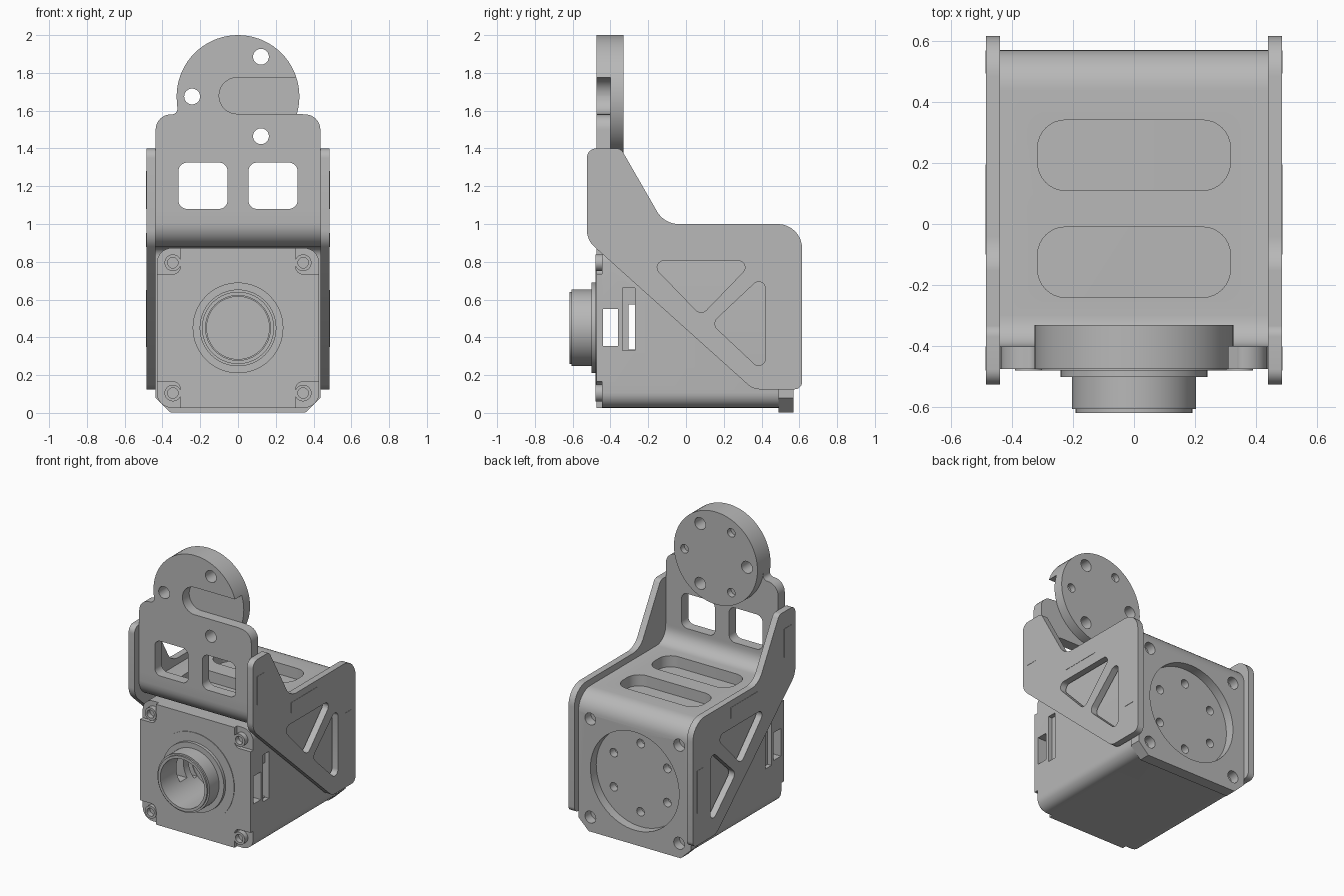
import bpy, bmesh, math
from mathutils import Vector

if "Cube" in bpy.data.objects:
    bpy.data.objects.remove(bpy.data.objects["Cube"])

grey = bpy.data.materials.new("plain_grey")
grey.use_nodes = True
grey.diffuse_color = (0.48, 0.48, 0.48, 1)
grey.node_tree.nodes["Principled BSDF"].inputs["Base Color"].default_value = grey.diffuse_color

MID = 0.45      # height of the motor axis
DISC = 1.675    # height of the output disc axis


def rounded(points, steps=8):
    """Round each corner (a, b, radius) of a polygon."""
    out = []
    for i, (a, b, r) in enumerate(points):
        p = Vector((a, b))
        if r == 0:
            out.append(p)
            continue
        u = (Vector(points[i - 1][:2]) - p).normalized()
        v = (Vector(points[(i + 1) % len(points)][:2]) - p).normalized()
        half = u.angle(v) / 2
        centre = p + (u + v).normalized() * r / math.sin(half)
        start = p + u * r / math.tan(half) - centre
        end = p + v * r / math.tan(half) - centre
        turn = math.atan2(start.x * end.y - start.y * end.x, start.dot(end))
        for k in range(steps + 1):
            t = turn * k / steps
            out.append(centre + Vector((start.x * math.cos(t) - start.y * math.sin(t),
                                        start.x * math.sin(t) + start.y * math.cos(t))))
    return out


def box(a0, a1, b0, b1, r=0.0):
    return rounded([(a0, b0, r), (a1, b0, r), (a1, b1, r), (a0, b1, r)])


def circle(a, b, r, n=48):
    return [Vector((a + r * math.cos(math.tau * k / n), b + r * math.sin(math.tau * k / n)))
            for k in range(n)]


def extrude(name, outline, axis, lo, hi):
    """Extrude a 2D outline along x (y,z), y (x,z) or z (x,y)."""
    place = {"x": lambda p, d: (d, p.x, p.y),
             "y": lambda p, d: (p.x, d, p.y),
             "z": lambda p, d: (p.x, p.y, d)}[axis]
    bm = bmesh.new()
    low = [bm.verts.new(place(p, lo)) for p in outline]
    high = [bm.verts.new(place(p, hi)) for p in outline]
    bm.faces.new(low)
    bm.faces.new(high)
    for i in range(len(low)):
        bm.faces.new((low[i - 1], low[i], high[i], high[i - 1]))
    bmesh.ops.recalc_face_normals(bm, faces=bm.faces)
    mesh = bpy.data.meshes.new(name)
    bm.to_mesh(mesh)
    bm.free()
    mesh.materials.append(grey)
    obj = bpy.data.objects.new(name, mesh)
    bpy.context.collection.objects.link(obj)
    return obj


def cut(obj, *cutters):
    """Subtract (outline, axis, lo, hi) prisms and keep the result."""
    tools = [extrude("cutter", *c) for c in cutters]
    for tool in tools:
        tool.hide_render = True
        mod = obj.modifiers.new("cut", "BOOLEAN")
        mod.operation, mod.solver, mod.object = "DIFFERENCE", "EXACT", tool
    graph = bpy.context.evaluated_depsgraph_get()
    mesh = bpy.data.meshes.new_from_object(obj.evaluated_get(graph))
    obj.modifiers.clear()
    obj.data = mesh
    for tool in tools:
        bpy.data.objects.remove(tool)
    return obj


def ring(radius, z, first, count):
    """Points on a circle about the y axis."""
    return [(radius * math.cos(math.radians(first + 360 * k / count)),
             z + radius * math.sin(math.radians(first + 360 * k / count))) for k in range(count)]


corners = [(sx * 0.345, MID + sz * 0.345) for sx in (-1, 1) for sz in (-1, 1)]

# Bent sheet: back plate, top plate and lower front bend
sheet = extrude("bent_bracket", rounded([
    (0.57, 0.003, 0), (0.57, 0.955, 0.13), (-0.40, 0.955, 0.1), (-0.40, 1.07, 0),
    (-0.475, 1.07, 0), (-0.475, 0.877, 0.13), (0.49, 0.877, 0.05), (0.49, 0.003, 0)]),
    "x", -0.438, 0.438)
holes = [(circle(0, MID, 0.345, 64), "y", 0.4, 0.7)]
holes += [(circle(x, z, 0.042, 24), "y", 0.4, 0.7) for x, z in corners]
holes += [(box(-0.315, 0.315, y, y + 0.23, 0.09), "z", 0.8, 1.1) for y in (-0.24, 0.11)]
holes += [([Vector((s * 0.35, -0.005)), Vector((s * 0.5, -0.005)), Vector((s * 0.5, 0.14))],
           "y", 0.4, 0.7) for s in (-1, 1)]
cut(sheet, *holes)

# Upright front plate with rounded head
arc = [(0.325 * math.cos(math.radians(t)), DISC + 0.325 * math.sin(math.radians(t)), 0)
       for t in range(-5, 186, 5)]
plate = extrude("front_plate", rounded(
    [(-0.436, 1.07, 0), (0.436, 1.07, 0), (0.436, 1.58, 0.08), (0.318, 1.58, 0.03)] + arc
    + [(-0.318, 1.58, 0.03), (-0.436, 1.58, 0.08)]), "y", -0.475, -0.40)
big_holes = [(circle(x, z, 0.042, 24), "y", -0.6, -0.2) for x, z in ring(0.243, DISC, 60, 3)]
windows = [(box(min(s * 0.055, s * 0.315), max(s * 0.055, s * 0.315), 1.08, 1.325, 0.045),
            "y", -0.6, -0.3) for s in (-1, 1)]
slot = rounded([(-0.1, 1.583, 0.095), (0.5, 1.583, 0), (0.5, 1.775, 0), (-0.1, 1.775, 0.095)])
cut(plate, (slot, "y", -0.6, -0.3), *windows, *big_holes)

# Output disc behind the head
disc = extrude("output_disc", circle(0, DISC, 0.325, 72), "y", -0.40, -0.33)
cut(disc, *big_holes,
    *[(circle(x, z, 0.03, 20), "y", -0.37, -0.2) for x, z in ring(0.243, DISC, 0, 3)])

# Side plates with triangular openings and flush tabs
side_outline = rounded([
    (-0.525, 1.4, 0.05), (-0.345, 1.4, 0.04), (-0.115, 1.0, 0.13), (0.615, 1.0, 0.13),
    (0.615, 0.125, 0.04), (0.355, 0.125, 0.09), (-0.525, 0.915, 0.12)])
upper_tri = rounded([(-0.2, 0.805, 0.035), (0.36, 0.805, 0.035), (0.08, 0.515, 0.04)])
rear_tri = rounded([(0.42, 0.74, 0.035), (0.42, 0.205, 0.035), (0.135, 0.472, 0.04)])
tabs = {"front_tab": (-0.48, -0.40, 1.08, 1.28), "top_tab": (-0.10, 0.195, 0.878, 0.953),
        "rear_tab": (0.492, 0.568, 0.35, 0.65)}
for s, word in ((1, "left"), (-1, "right")):
    lo, hi = sorted((s * 0.438, s * 0.484))
    side = extrude(word + "_side_plate", side_outline, "x", lo, hi)
    cut(side, (upper_tri, "x", lo - 0.01, hi + 0.01), (rear_tri, "x", lo - 0.01, hi + 0.01))
    for name, size in tabs.items():
        lo, hi = sorted((s * 0.45, s * 0.486))
        extrude(word + "_" + name, box(*size), "x", lo, hi)

# Motor body with side slots, bore and corner pockets
body = extrude("motor_body", box(-0.43, 0.43, 0.027, 0.873, 0.08), "y", -0.475, 0.505)
pockets = []
for x, z in corners:
    sx, sz = (1 if x > 0 else -1), (1 if z > MID else -1)
    a, b = sorted((sx * 0.305, sx * 0.6))
    c, d = sorted((MID + sz * 0.285, MID + sz * 0.6))
    pockets.append((box(a, b, c, d, 0.04), "y", -0.6, -0.445))
bore = (circle(0, MID, 0.172, 48), "y", -0.7, -0.25)
back_holes = [(circle(x, z, 0.03, 20), "y", 0.45, 0.6) for x, z in ring(0.24, MID, 90, 6)]
cut(body, bore, *pockets, *back_holes,
    (box(-0.44, -0.36, 0.355, 0.55), "x", -0.6, 0.6),
    (box(-0.305, -0.27, 0.335, 0.575), "x", -0.6, 0.6),
    *[(box(-0.335, -0.27, 0.33, 0.66), "x", lo, lo + 0.2) for lo in (-0.6, 0.4)])

# Corner screws
for i, (x, z) in enumerate(corners):
    screw = extrude("corner_screw_%d" % (i + 1), circle(x, z, 0.044, 28), "y", -0.48, -0.42)
    cut(screw, (circle(x, z, 0.028, 20), "y", -0.6, -0.44))

# Stepped hub and hollow nose
for name, radius, front, back in (("hub_base", 0.305, -0.479, -0.47),
                                  ("hub_collar", 0.24, -0.50, -0.472),
                                  ("hub_nose", 0.203, -0.618, -0.49)):
    hub = extrude(name, circle(0, MID, radius, 64), "y", front, back)
    if name == "hub_nose":
        rim = [e for e in hub.data.edges
               if all(hub.data.vertices[v].co.y < -0.6 for v in e.vertices)]
        bm = bmesh.new()
        bm.from_mesh(hub.data)
        bm.edges.ensure_lookup_table()
        bmesh.ops.bevel(bm, geom=[bm.edges[e.index] for e in rim], offset=0.012,
                        segments=2, affect="EDGES")
        bm.to_mesh(hub.data)
        bm.free()
    cut(hub, bore)
extrude("hub_floor", circle(0, MID, 0.168, 48), "y", -0.27, -0.24)

# Smooth curved walls, keep edges sharp
for obj in bpy.context.collection.objects:
    if obj.type == "MESH" and grey.name in obj.data.materials:
        obj.data.polygons.foreach_set("use_smooth", [True] * len(obj.data.polygons))
        obj.data.set_sharp_from_angle(angle=math.radians(30))
